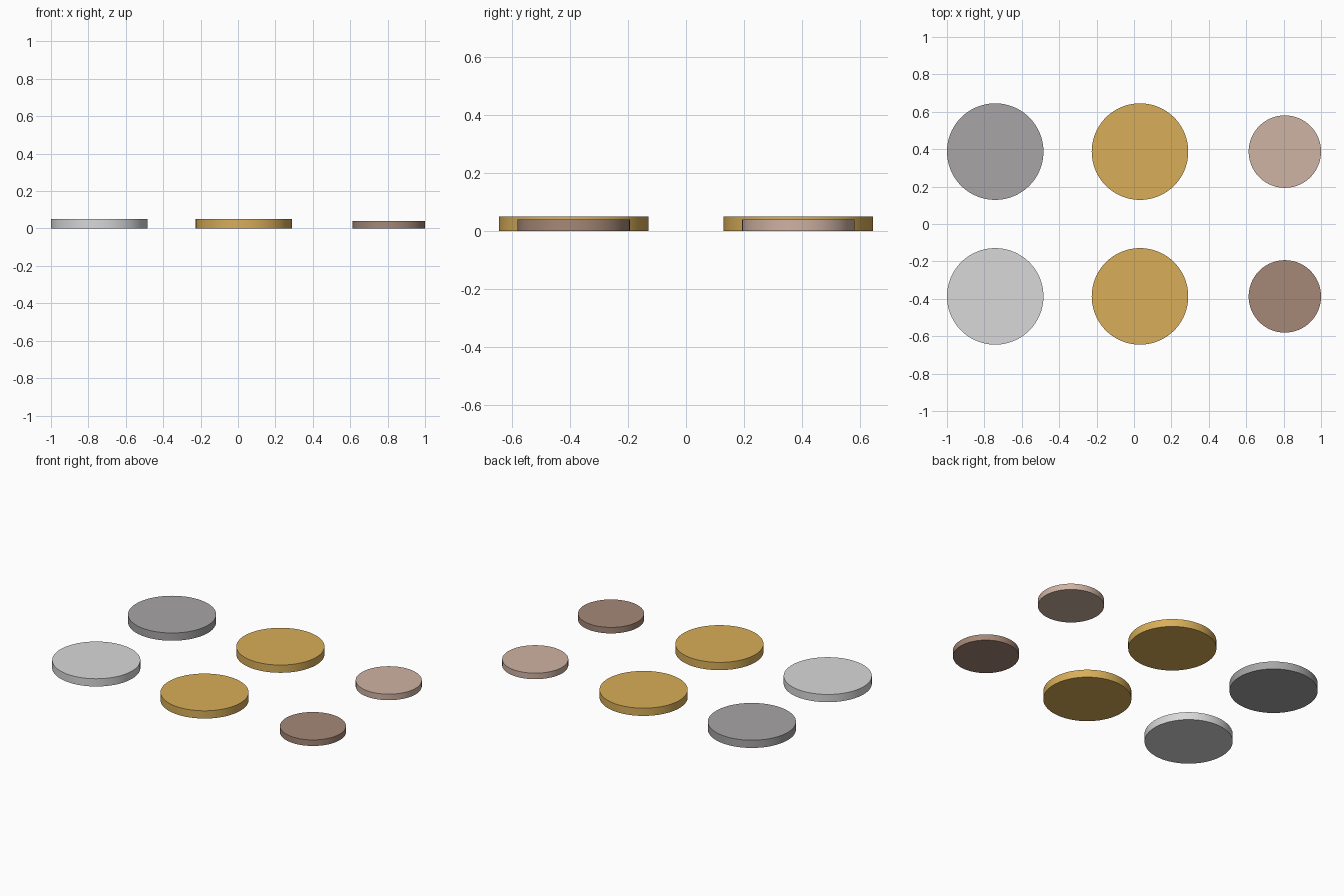
import bpy
import math

if "Cube" in bpy.data.objects:
    bpy.data.objects.remove(bpy.data.objects["Cube"])


def linear(c):
    c /= 255
    return c / 12.92 if c <= 0.04045 else ((c + 0.055) / 1.055) ** 2.4


def material(name, rgb):
    m = bpy.data.materials.new(name)
    m.diffuse_color = (*[linear(c) for c in rgb], 1)
    m.use_nodes = True
    m.node_tree.nodes["Principled BSDF"].inputs["Base Color"].default_value = m.diffuse_color
    return m


silver = material("light silver", (216, 216, 216))
steel = material("steel grey", (167, 165, 166))
gold = material("gold", (216, 174, 89))
rose = material("pale rose", (207, 179, 163))
copper = material("dull copper", (165, 136, 119))


def disc(name, x, y, radius, height, mat):
    bpy.ops.mesh.primitive_cylinder_add(vertices=96, radius=radius, depth=height,
                                        location=(x, y, height / 2))
    ob = bpy.context.object
    ob.name = name
    ob.data.materials.append(mat)
    bpy.ops.object.shade_smooth_by_angle(angle=math.radians(30))


# Grid of coin-like discs: three columns, front and back rows
columns = [
    ("silver_disc", -0.742, 0.258, 0.05, silver, steel),
    ("gold_disc", 0.032, 0.258, 0.05, gold, gold),
    ("small_disc", 0.8065, 0.1935, 0.039, copper, rose),
]
for name, x, radius, height, front_mat, back_mat in columns:
    disc(name + "_front", x, -0.387, radius, height, front_mat)
    disc(name + "_back", x, 0.387, radius, height, back_mat)
